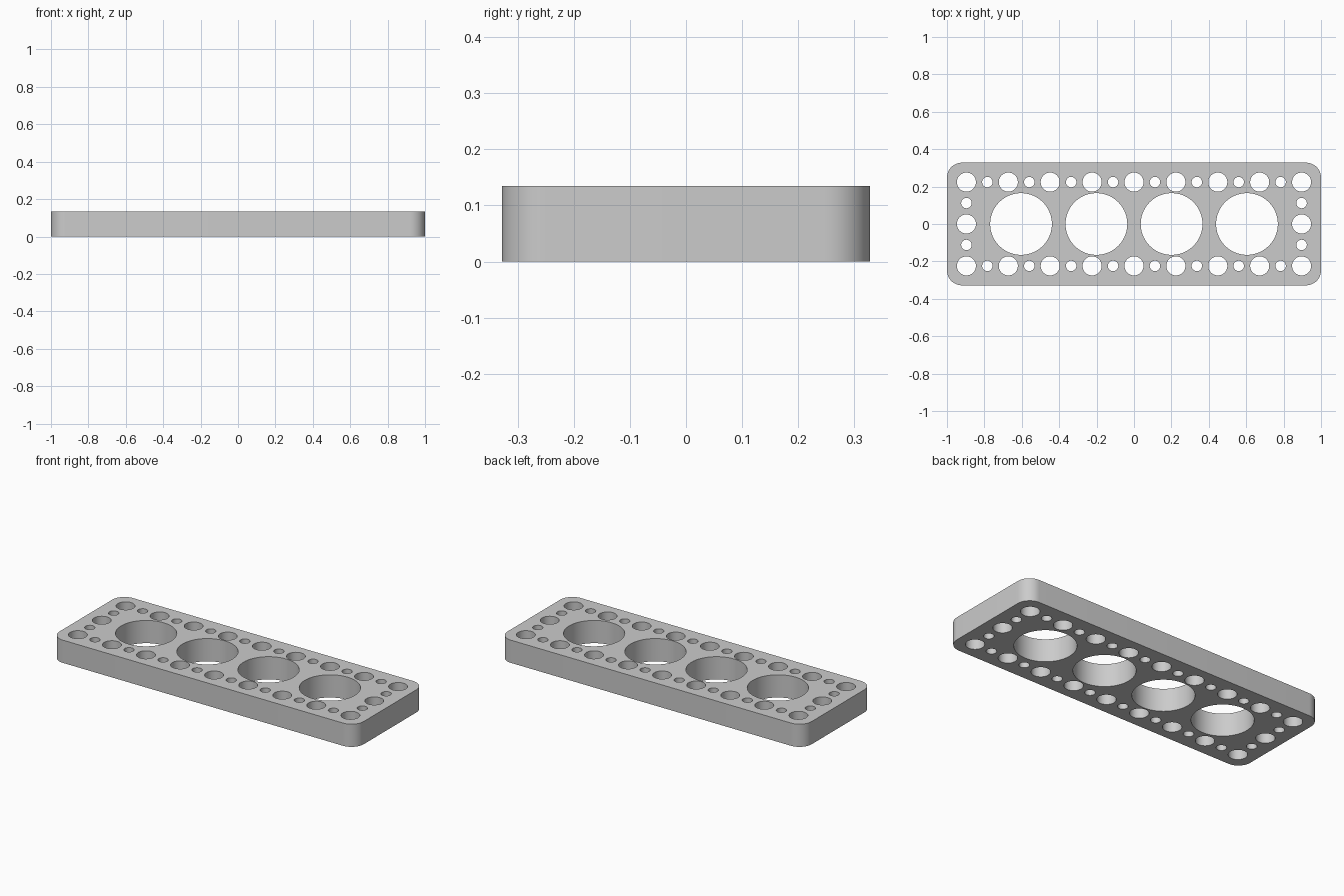
import bpy
import bmesh
from math import cos, sin, pi, radians

cube = bpy.data.objects.get("Cube")
if cube:
    bpy.data.objects.remove(cube, do_unlink=True)

HALF_X, HALF_Y, HEIGHT, CORNER = 1.0, 0.328, 0.135, 0.08
PITCH = 0.224
BIG, MEDIUM, SMALL = 0.165, 0.051, 0.028

curve = bpy.data.curves.new("plate_profile", "CURVE")
curve.dimensions = "2D"
curve.fill_mode = "BOTH"
curve.extrude = HEIGHT / 2


def add_loop(points):
    spline = curve.splines.new("POLY")
    spline.points.add(len(points) - 1)
    for p, (x, y) in zip(spline.points, points):
        p.co = (x, y, 0, 1)
    spline.use_cyclic_u = True


def arc(x, y, r, start, sweep, steps):
    return [(x + r * cos(start + sweep * i / steps),
             y + r * sin(start + sweep * i / steps)) for i in range(steps + 1)]


def hole(x, y, r, sides):
    add_loop(arc(x, y, r, 0, 2 * pi, sides)[:-1])


# Rounded rectangular outline
outline = []
for k, (sx, sy) in enumerate([(1, 1), (-1, 1), (-1, -1), (1, -1)]):
    outline += arc(sx * (HALF_X - CORNER), sy * (HALF_Y - CORNER),
                   CORNER, k * pi / 2, pi / 2, 12)
add_loop(outline)

# Four large bores
for x in (-0.604, -0.201, 0.201, 0.604):
    hole(x, 0, BIG, 72)

# Alternating medium and small holes along both long edges
for side in (-1, 1):
    for i in range(-8, 9):
        r, sides = (MEDIUM, 40) if i % 2 == 0 else (SMALL, 32)
        hole(i * PITCH / 2, side * PITCH, r, sides)
    # Holes along the short edges
    hole(side * PITCH * 4, 0, MEDIUM, 40)
    for end in (-1, 1):
        hole(side * PITCH * 4, end * PITCH / 2, SMALL, 32)

# Turn the extruded profile into a welded solid
source = bpy.data.objects.new("profile_helper", curve)
bpy.context.collection.objects.link(source)
bpy.context.view_layer.update()
depsgraph = bpy.context.evaluated_depsgraph_get()
mesh = bpy.data.meshes.new_from_object(source.evaluated_get(depsgraph))
bpy.data.objects.remove(source, do_unlink=True)

bm = bmesh.new()
bm.from_mesh(mesh)
bmesh.ops.remove_doubles(bm, verts=bm.verts, dist=0.0001)
bmesh.ops.translate(bm, verts=bm.verts, vec=(0, 0, HEIGHT / 2))
bmesh.ops.recalc_face_normals(bm, faces=bm.faces)
bm.to_mesh(mesh)
bm.free()

plate = bpy.data.objects.new("perforated_plate", mesh)
bpy.context.collection.objects.link(plate)

# Plain grey material
grey = bpy.data.materials.new("light_grey")
grey.use_nodes = True
colour = (0.6, 0.6, 0.6, 1)
grey.diffuse_color = colour
grey.node_tree.nodes["Principled BSDF"].inputs["Base Color"].default_value = colour
mesh.materials.clear()
mesh.materials.append(grey)
for face in mesh.polygons:
    face.material_index = 0

# Smooth walls with crisp rims
bpy.ops.object.select_all(action="DESELECT")
plate.select_set(True)
bpy.context.view_layer.objects.active = plate
bpy.ops.object.shade_smooth_by_angle(angle=radians(30))
